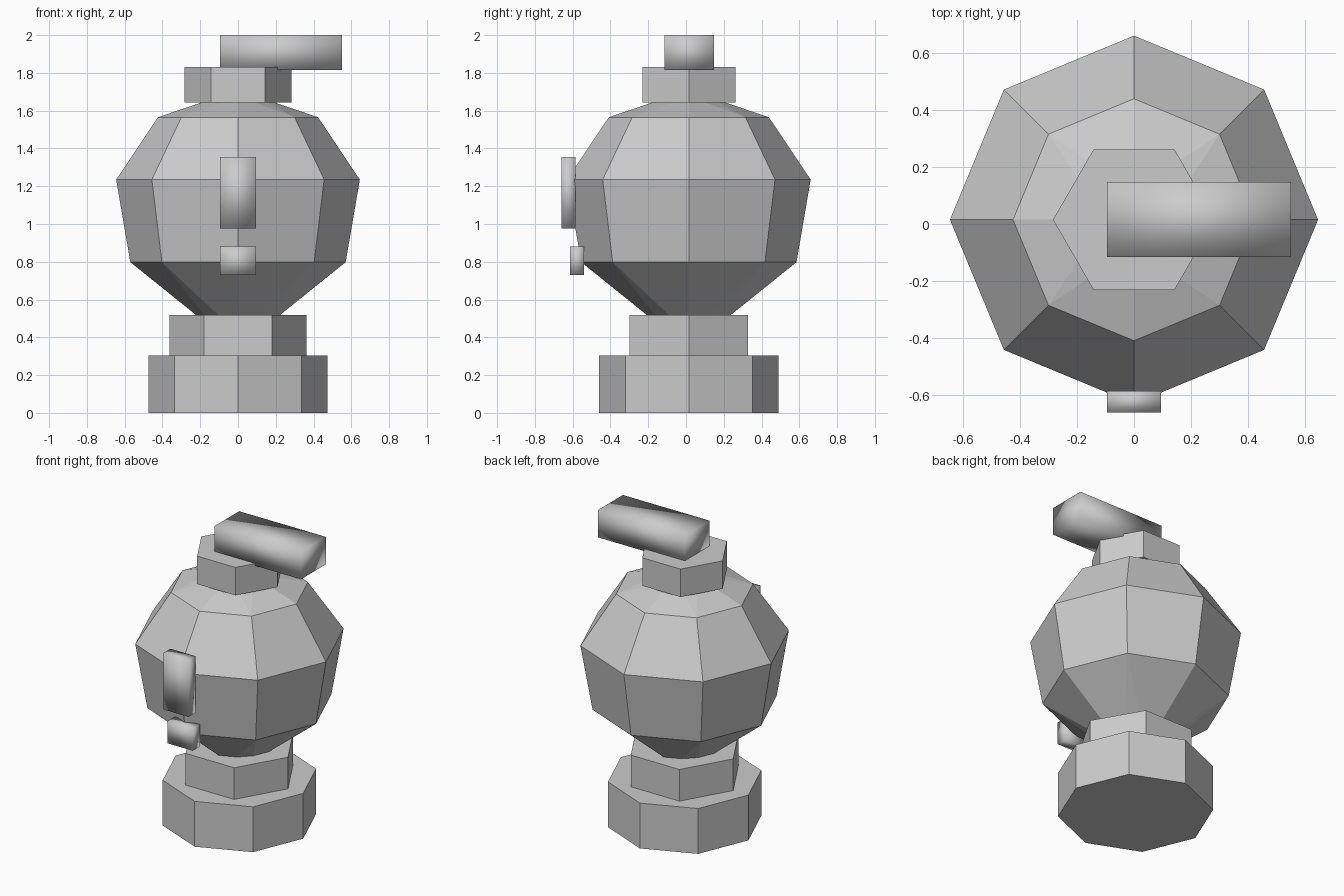
import bpy, bmesh
from math import cos, sin, tau

if "Cube" in bpy.data.objects:
    bpy.data.objects.remove(bpy.data.objects["Cube"])

CY = 0.015  # shared axis of the turned parts


def finish(name, bm, smooth=False):
    bmesh.ops.recalc_face_normals(bm, faces=bm.faces)
    mesh = bpy.data.meshes.new(name)
    bm.to_mesh(mesh)
    bm.free()
    for p in mesh.polygons:
        p.use_smooth = smooth
    obj = bpy.data.objects.new(name, mesh)
    bpy.context.collection.objects.link(obj)
    return obj


def ring(bm, n, r, z):
    return [bm.verts.new((r * cos(tau * i / n), CY + r * sin(tau * i / n), z))
            for i in range(n)]


def prism(name, n, r, z0, z1):
    bm = bmesh.new()
    a, b = ring(bm, n, r, z0), ring(bm, n, r, z1)
    bm.faces.new(a)
    bm.faces.new(b)
    for i in range(n):
        j = (i + 1) % n
        bm.faces.new((a[i], a[j], b[j], b[i]))
    return finish(name, bm)


def block(name, x, y, z):
    bm = bmesh.new()
    bmesh.ops.create_cube(bm, size=1)
    for v in bm.verts:
        v.co = [(lo + hi) / 2 + c * (hi - lo) for c, (lo, hi) in zip(v.co, (x, y, z))]
    return finish(name, bm, smooth=True)


def cap(bm, rim, r, z):
    # eight-sided rim closing onto a small four-sided tip
    tip = ring(bm, 4, r, z)
    bm.faces.new(tip)
    for k in range(4):
        t, u = tip[k], tip[(k + 1) % 4]
        side, corner = rim[2 * k], rim[2 * k + 1]
        bm.faces.new((side, corner, t))
        bm.faces.new((corner, u, t))
        bm.faces.new((corner, rim[(2 * k + 2) % 8], u))


# stacked base
prism("base", 8, 0.475, 0, 0.305)
prism("base_collar", 6, 0.362, 0.305, 0.518)

# faceted round body
bm = bmesh.new()
rings = [ring(bm, 8, r, z) for r, z in ((0.57, 0.798), (0.645, 1.235), (0.424, 1.565))]
for a, b in zip(rings, rings[1:]):
    for i in range(8):
        j = (i + 1) % 8
        bm.faces.new((a[i], a[j], b[j], b[i]))
cap(bm, rings[0], 0.1, 0.42)
cap(bm, rings[2], 0.1, 1.675)
finish("body", bm)

# top nut and lever
prism("top_collar", 6, 0.284, 1.642, 1.83)
block("lever", (-0.095, 0.55), (-0.115, 0.148), (1.815, 2.0))

# front plates
block("front_plate_upper", (-0.094, 0.094), (-0.66, -0.585), (0.975, 1.355))
block("front_plate_lower", (-0.094, 0.094), (-0.615, -0.54), (0.73, 0.88))
